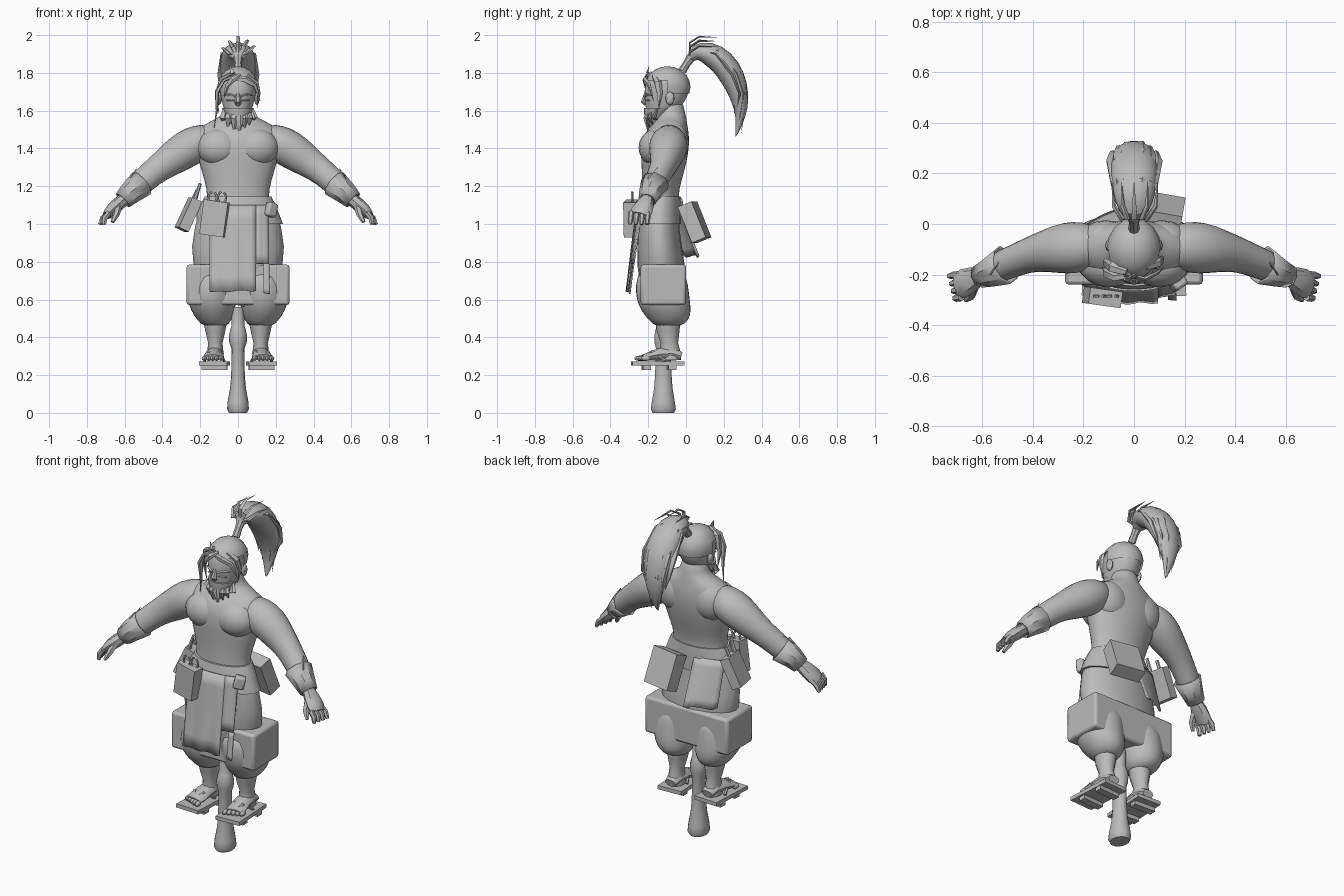
import bpy, bmesh, math, random
from mathutils import Vector, Matrix, Euler

random.seed(4)
GREY = bpy.data.materials.new("plain_grey")
GREY.diffuse_color = (0.5, 0.5, 0.5, 1)


def finish(name, bm, angle=40, subsurf=0, bevel=0, solid=0):
    bmesh.ops.recalc_face_normals(bm, faces=bm.faces[:])
    me = bpy.data.meshes.new(name)
    bm.to_mesh(me)
    bm.free()
    me.materials.append(GREY)
    ob = bpy.data.objects.new(name, me)
    bpy.context.collection.objects.link(ob)
    if solid:
        ob.modifiers.new("thickness", 'SOLIDIFY').thickness = solid
    if bevel:
        m = ob.modifiers.new("bevel", 'BEVEL')
        m.width, m.segments = bevel, 2
    if subsurf:
        ob.modifiers.new("smooth", 'SUBSURF').levels = subsurf
    bpy.ops.object.select_all(action='DESELECT')
    ob.select_set(True)
    bpy.context.view_layer.objects.active = ob
    bpy.ops.object.shade_smooth_by_angle(angle=math.radians(angle))
    return ob


def skin(bm, rings, caps=True):
    vs = [[bm.verts.new(p) for p in r] for r in rings]
    n = len(vs[0])
    for a, b in zip(vs, vs[1:]):
        for i in range(n):
            j = (i + 1) % n
            bm.faces.new((a[i], a[j], b[j], b[i]))
    if caps:
        bm.faces.new(vs[0])
        bm.faces.new(vs[-1])


def loft(name, rows, n=16, **kw):
    """Horizontal ellipses: (z, cx, cy, rx, ry)."""
    bm = bmesh.new()
    ang = [2 * math.pi * i / n for i in range(n)]
    skin(bm, [[(cx + rx * math.cos(a), cy + ry * math.sin(a), z) for a in ang]
              for z, cx, cy, rx, ry in rows])
    return finish(name, bm, **kw)


def tube(name, path, n=8, ref=(1, 0, 0), caps=True, **kw):
    """Ellipses across a path: (x, y, z, radius along ref, other radius)."""
    bm = bmesh.new()
    pts = [Vector(p[:3]) for p in path]
    rings = []
    for i, p in enumerate(path):
        t = (pts[min(i + 1, len(pts) - 1)] - pts[max(i - 1, 0)]).normalized()
        s = Vector(ref)
        s = (s - t * s.dot(t)).normalized()
        o = t.cross(s)
        rings.append([pts[i] + s * p[3] * math.cos(a) + o * p[-1] * math.sin(a)
                      for a in (2 * math.pi * k / n for k in range(n))])
    skin(bm, rings, caps)
    return finish(name, bm, **kw)


def lock(name, pts, w, ref=(1, 0, 0), flat=0.5):
    """Pointed strand of hair."""
    k = len(pts) - 1
    prof = [w * (0.6 + 0.8 * (i / k)) if i < k * 0.5 else w * max(0.03, 2 * (1 - i / k)) for i in range(k + 1)]
    return tube(name, [(*p, r, r * flat) for p, r in zip(pts, prof)], n=5, ref=ref)


def box(name, loc, size, rot=(0, 0, 0), **kw):
    bm = bmesh.new()
    m = (Matrix.Translation(loc) @ Euler([math.radians(a) for a in rot]).to_matrix().to_4x4()
         @ Matrix.Diagonal((*size, 1)))
    bmesh.ops.create_cube(bm, size=1, matrix=m)
    return finish(name, bm, 30, **kw)


def ball(name, loc, r, u=16, v=10, keep=None, **kw):
    bm = bmesh.new()
    bmesh.ops.create_uvsphere(bm, u_segments=u, v_segments=v, radius=1,
                              matrix=Matrix.Translation(loc) @ Matrix.Diagonal((*r, 1)))
    if keep:
        bmesh.ops.delete(bm, geom=[q for q in bm.verts if not keep(q.co)], context='VERTS')
    return finish(name, bm, **kw)


def panel(name, x0, x1, zt, zb, yfun, ragged=0.02, nx=8, nz=6):
    """Hanging cloth with an uneven hem."""
    bm = bmesh.new()
    grid = []
    for i in range(nx + 1):
        x = x0 + (x1 - x0) * i / nx
        hem = zb + random.uniform(-ragged, ragged) * 0.6
        grid.append([bm.verts.new((x, yfun(x, j / nz), zt + (hem - zt) * j / nz)) for j in range(nz + 1)])
    for a, b in zip(grid, grid[1:]):
        for j in range(nz):
            bm.faces.new((a[j], b[j], b[j + 1], a[j + 1]))
    return finish(name, bm, solid=0.008)


# Torso and chest
loft("torso", [(1.04, 0, -.14, .18, .098), (1.13, 0, -.135, .168, .1), (1.18, 0, -.135, .165, .098),
               (1.27, 0, -.122, .192, .112), (1.35, 0, -.115, .215, .125), (1.43, 0, -.11, .235, .13),
               (1.49, 0, -.1, .225, .115), (1.53, 0, -.085, .18, .092), (1.56, 0, -.075, .105, .078),
               (1.59, 0, -.08, .076, .075), (1.67, 0, -.09, .07, .07)], n=20, subsurf=1)

# Head, face and skull hair
loft("head", [(1.55, 0, -.15, .035, .045), (1.585, 0, -.138, .065, .075), (1.63, 0, -.115, .083, .1),
              (1.68, 0, -.105, .095, .118), (1.73, 0, -.1, .1, .12), (1.78, 0, -.098, .088, .105),
              (1.815, 0, -.095, .058, .068), (1.833, 0, -.09, .015, .02)], n=18, subsurf=1)
ball("hair_cap", (0, -.098, 1.725), (.108, .122, .11),
     keep=lambda c: c.z > 1.68 and (c.y > -.13 or c.z > 1.74))
tube("nose", [(0, -.213, 1.69, .01, .01), (0, -.228, 1.645, .018, .014), (0, -.215, 1.63, .012, .008)], n=6)
for s in (-1, 1):
    tube("eyebrow", [(s * .015, -.219, 1.675, .007, .008), (s * .045, -.208, 1.685, .007, .008),
                     (s * .075, -.18, 1.68, .004, .004)], n=5, ref=(0, 0, 1))
    tube("eyelid", [(s * .02, -.214, 1.655, .003, .004), (s * .06, -.195, 1.655, .003, .004)], n=4, ref=(0, 0, 1))
    ball("ear", (s * .1, -.085, 1.665), (.014, .024, .035), 8, 6)
lock("long_side_lock", [(-.01, -.2, 1.79), (-.075, -.21, 1.76), (-.112, -.19, 1.7), (-.112, -.185, 1.6), (-.128, -.17, 1.5)],
     .024, (0, 1, 0))
lock("temple_lock", [(-.03, -.19, 1.8), (-.09, -.17, 1.77), (-.115, -.15, 1.68), (-.1, -.15, 1.58)], .026, (0, 1, 0))
lock("fringe_lock", [(-.02, -.2, 1.77), (.04, -.218, 1.765), (.09, -.195, 1.735), (.118, -.17, 1.65)], .022, (0, 0, 1))
lock("side_lock", [(.05, -.17, 1.79), (.1, -.15, 1.75), (.112, -.14, 1.69), (.1, -.145, 1.61)], .024, (0, 1, 0))
lock("brow_lock", [(.01, -.2, 1.79), (-.03, -.222, 1.765), (-.06, -.215, 1.73), (-.075, -.205, 1.67)], .018)
lock("upright_lock", [(-.02, -.18, 1.77), (-.03, -.205, 1.8), (-.045, -.195, 1.84)], .013)

# Beard
loft("beard", [(1.5, 0, -.185, .012, .012), (1.54, 0, -.17, .045, .04), (1.585, 0, -.15, .073, .072),
               (1.615, 0, -.135, .085, .088)], n=12)
for x, z in ((-.085, 1.545), (-.055, 1.505), (-.022, 1.48), (.008, 1.462), (.035, 1.5), (.06, 1.52), (.088, 1.55)):
    y = -.2 + 6 * x * x
    lock("beard_tuft", [(x * .8, y, 1.605), (x * .95, y - .015, 1.56), (x, y + .005, z)], .022)

# Topknot and ponytail
tube("hair_tie", [(0, -.02, 1.81, .022, .022), (0, .005, 1.85, .02, .02), (0, .03, 1.885, .026, .026)], n=8)
tube("ponytail", [(0, .02, 1.865, .025, .02), (0, .045, 1.915, .062, .045), (0, .115, 1.91, .088, .068),
                  (0, .195, 1.86, .098, .073), (0, .25, 1.775, .095, .07), (0, .28, 1.69, .08, .055),
                  (0, .292, 1.61, .055, .038), (0, .285, 1.54, .03, .02), (0, .262, 1.46, .004, .004)], n=12, subsurf=1)
for x, d, end in ((-.085, .0, 1.6), (-.06, .03, 1.54), (-.03, .05, 1.5), (.0, .05, 1.52), (.03, .055, 1.48),
                  (.06, .03, 1.55), (.085, .0, 1.62), (-.045, -.04, 1.6), (.045, -.04, 1.57), (0, -.05, 1.64)):
    lock("ponytail_strand", [(x * .4, .05, 1.92 + d * .4), (x * .9, .16 + d * .3, 1.9 + d * .6),
                             (x * 1.05, .25 + d * .7, 1.79 + d * .3), (x, .285 + d * .7, 1.69),
                             (x * .6, .27 + d * .4, end)], .024)
for x, z in ((-.08, 1.94), (-.045, 1.975), (0, 2.0), (.05, 1.98), (.085, 1.95)):
    lock("top_wisp", [(x * .3, .02, 1.9), (x * .6, .02, z - .04), (x, .07, z - .008), (x * 1.1, .17, z - .012)], .014)

# Arms, bracers, hands and chest muscles
for s in (-1, 1):
    ball("pectoral", (s * .1, -.158, 1.405), (.118, .093, .1))
    ball("shoulder_blade", (s * .11, -.06, 1.43), (.11, .075, .11))
    arm = [(.12, -.085, 1.465, .07, .075), (.2, -.09, 1.435, .105, .1), (.27, -.095, 1.4, .108, .105),
           (.335, -.105, 1.355, .09, .096), (.4, -.118, 1.31, .074, .08), (.46, -.14, 1.265, .066, .072),
           (.52, -.165, 1.21, .064, .07), (.575, -.19, 1.16, .05, .054), (.615, -.208, 1.12, .036, .042)]
    tube("arm", [(s * a[0], *a[1:]) for a in arm], n=12, ref=(0, 1, 0), subsurf=1)
    tube("bracer", [(s * .61, -.205, 1.125, .048, .05), (s * .57, -.19, 1.165, .06, .062),
                    (s * .51, -.162, 1.215, .08, .075)], n=8, ref=(0, 1, 0), caps=False, solid=.008)
    lock("bracer_point", [(s * .59, -.2, 1.185), (s * .565, -.175, 1.235), (s * .535, -.15, 1.3)], .034, (0, 1, 0), .35)
    tube("hand", [(s * .605, -.205, 1.13, .034, .034), (s * .64, -.22, 1.1, .05, .036),
                  (s * .675, -.235, 1.068, .058, .032), (s * .695, -.245, 1.045, .05, .024)], n=8, ref=(0, 1, 0))
    for k in range(4):
        y = -.2 - .03 * k
        tube("finger", [(s * .682, y, 1.062, .015, .016), (s * (.716 - .004 * k), y - .003, 1.032, .015, .016),
                        (s * (.732 - .008 * k), y - .006, .998, .01, .01)], n=6, ref=(0, 1, 0))
    tube("thumb", [(s * .635, -.25, 1.09, .022, .02), (s * .645, -.285, 1.05, .018, .017),
                   (s * .665, -.3, 1.01, .01, .01)], n=6)

# Trousers, hip block, legs, feet and sandals
loft("trousers", [(1.14, 0, -.138, .172, .104), (1.06, 0, -.145, .208, .107), (.98, 0, -.145, .228, .11),
                  (.88, 0, -.14, .243, .118), (.78, 0, -.132, .235, .125), (.68, 0, -.125, .2, .12),
                  (.6, 0, -.12, .12, .09)], n=20)
box("hip_block", (0, -.12, .678), (.545, .24, .215), bevel=.015)
for s in (-1, 1):
    loft("trouser_leg", [(.76, s * .12, -.13, .11, .125), (.68, s * .133, -.128, .128, .142),
                         (.6, s * .138, -.122, .134, .145), (.54, s * .133, -.105, .118, .135),
                         (.49, s * .125, -.09, .092, .108), (.455, s * .12, -.095, .062, .068)], n=16, subsurf=1)
    loft("shin", [(.5, s * .12, -.095, .066, .068), (.43, s * .12, -.095, .052, .06), (.37, s * .12, -.088, .038, .046),
                  (.33, s * .12, -.085, .042, .054), (.28, s * .12, -.085, .046, .058)], n=12)
    tube("foot", [(s * .12, -.025, .3, .035, .022), (s * .12, -.07, .315, .045, .04), (s * .124, -.14, .31, .048, .035),
                  (s * .13, -.2, .298, .056, .022), (s * .133, -.23, .293, .05, .016)], n=10)
    for k in range(5):
        ball("toe", (s * (.09 + .022 * k), -.248 + .009 * k, .289), (.014, .026, .014), 8, 6)
    box("sandal_board", (s * .125, -.15, .261), (.15, .275, .022), (0, 0, s * 3))
    for y in (-.21, -.075):
        box("sandal_tooth", (s * .125, y, .24), (.135, .042, .026), (0, 0, s * 3))
    for t in (-.035, .035):
        tube("sandal_strap", [(s * .13, -.225, .3, .007, .007), (s * .13 + t * .8, -.18, .325, .008, .008),
                              (s * .125 + t * 1.5, -.11, .275, .008, .008)], n=5)

# Cloth panels
def front_cloth(x, t):
    top = -.147 - .118 * math.sqrt(1 - (x / .24) ** 2)
    return top + (-.315 + .5 * x * x - top) * t + .005 * math.sin(x * 60) * t


panel("apron", -.15, .095, 1.1, .645, front_cloth, .008, 10)
panel("apron_side", .095, .165, 1.1, .79, lambda x, t: front_cloth(x, t * .68), 0, 3)
panel("apron_strip", .135, .168, .79, .62, lambda x, t: front_cloth(x, .68 + t * .32), .03, 2)
panel("back_flap", -.2, -.03, 1.09, .83,
      lambda x, t: -.14 + .108 * math.sqrt(1 - (x / .24) ** 2) + t * (.11 + .2 * x), .015)
panel("centre_flap", -.035, .035, .68, .57, lambda x, t: -.235 + .03 * t, .02, 2)

# Belt and its knot
loft("belt", [(1.0, .01, -.145, .228, .118), (1.05, 0, -.145, .219, .118), (1.11, 0, -.141, .195, .113),
              (1.145, 0, -.138, .176, .108)], n=20)
box("belt_knot", (.175, -.235, 1.075), (.06, .045, .075), (0, 15, 35), bevel=.012)

# Pouches and tools
box("front_pouch", (-.125, -.29, 1.03), (.13, .065, .185), (0, 8, -8))
box("side_pouch", (-.262, -.09, 1.05), (.058, .13, .175), (0, 25, 10))
box("back_pouch", (.105, .045, 1.01), (.175, .08, .205), (22, 0, -10))
tube("side_tool", [(-.265, -.13, 1.06, .012, .012), (-.225, -.13, 1.14, .012, .012), (-.2, -.13, 1.215, .008, .008)], n=6)
tube("short_tool", [(-.26, -.07, 1.08, .01, .01), (-.215, -.065, 1.18, .01, .01)], n=6)
for x in (-.135, -.085):
    tube("shears_handle", [(x + .022 * math.sin(a), -.285, 1.14 + .03 * math.cos(a), .006, .006)
                           for a in (math.pi * (.15 + 1.8 * i / 10) for i in range(11))], n=5, ref=(0, 1, 0))

# Standing post
loft("post", [(0, 0, -.12, .048, .058), (.02, 0, -.12, .058, .068), (.06, 0, -.12, .055, .062),
              (.13, 0, -.12, .042, .05), (.2, 0, -.12, .036, .045), (.34, 0, -.12, .034, .04),
              (.37, 0, -.12, .046, .047), (.41, 0, -.12, .048, .048), (.45, 0, -.12, .038, .04),
              (.46, 0, -.12, .034, .035), (.56, 0, -.12, .034, .035)], n=14)
